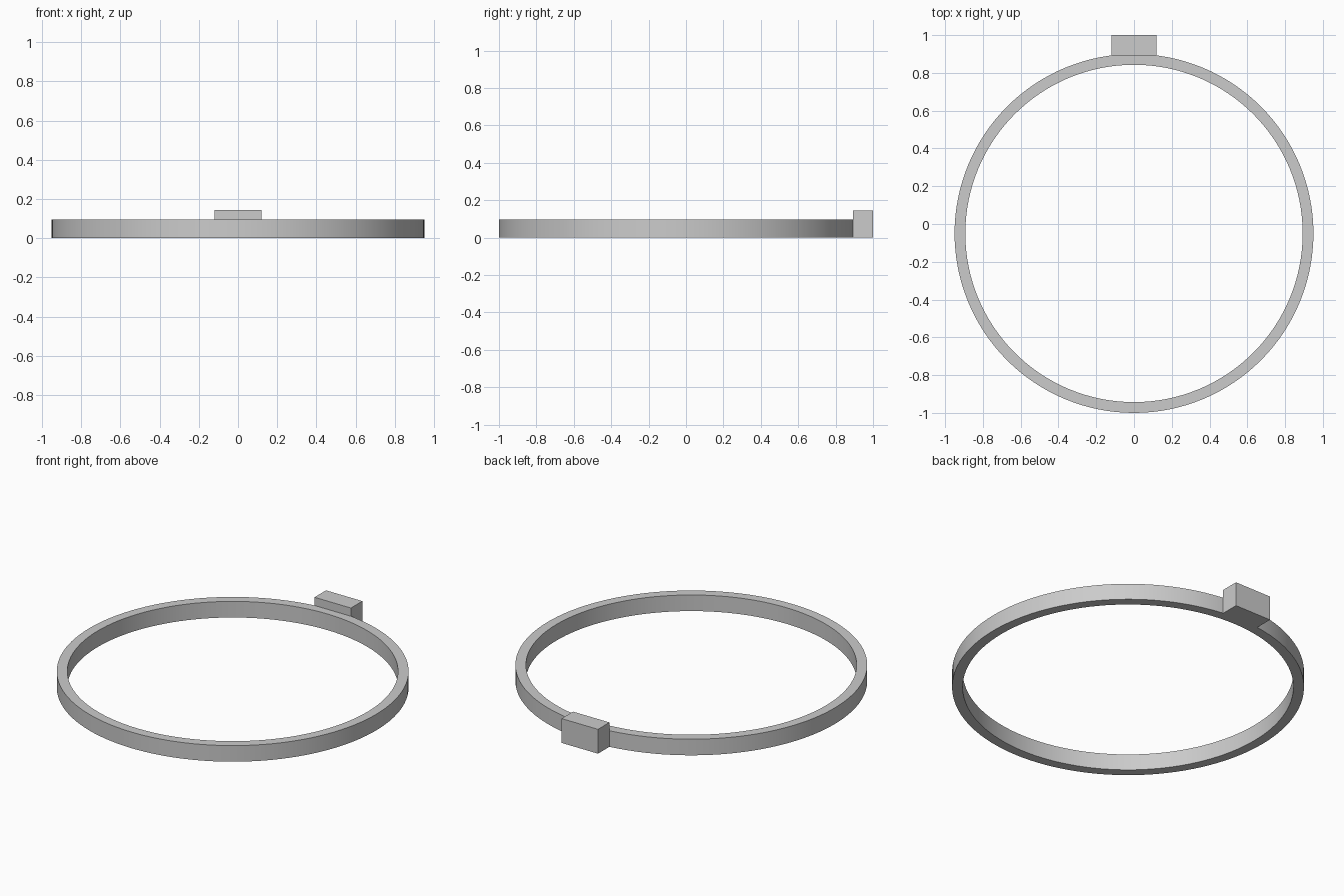
import bpy, bmesh, math

if "Cube" in bpy.data.objects:
    bpy.data.objects.remove(bpy.data.objects["Cube"])

grey = bpy.data.materials.new("plain_grey")
grey.diffuse_color = (0.6, 0.6, 0.6, 1)
grey.use_nodes = True
grey.node_tree.nodes["Principled BSDF"].inputs["Base Color"].default_value = grey.diffuse_color


def finish(name, bm):
    bmesh.ops.recalc_face_normals(bm, faces=bm.faces)
    mesh = bpy.data.meshes.new(name)
    bm.to_mesh(mesh)
    bm.free()
    mesh.materials.append(grey)
    obj = bpy.data.objects.new(name, mesh)
    bpy.context.collection.objects.link(obj)
    return obj


# Flat hoop: rectangular section spun around its centre
CENTRE_Y, OUTER, INNER, HEIGHT, SEGMENTS = -0.05, 0.95, 0.893, 0.096, 128
bm = bmesh.new()
section = [(INNER, 0), (OUTER, 0), (OUTER, HEIGHT), (INNER, HEIGHT)]
verts = [bm.verts.new((r, CENTRE_Y, z)) for r, z in section]
edges = [bm.edges.new((verts[i], verts[(i + 1) % 4])) for i in range(4)]
bmesh.ops.spin(bm, geom=verts + edges, cent=(0, CENTRE_Y, 0), axis=(0, 0, 1),
               angle=math.tau, steps=SEGMENTS, use_merge=True)
bmesh.ops.remove_doubles(bm, verts=bm.verts, dist=0.0001)
hoop = finish("hoop", bm)
bpy.context.view_layer.objects.active = hoop
hoop.select_set(True)
bpy.ops.object.shade_smooth_by_angle(angle=math.radians(30))

# Clasp block at the back, slightly taller than the hoop
bm = bmesh.new()
bmesh.ops.create_cube(bm, size=1)
bmesh.ops.scale(bm, vec=(0.24, 0.108, 0.145), verts=bm.verts)
bmesh.ops.translate(bm, vec=(0, 0.946, 0.0725), verts=bm.verts)
finish("clasp_block", bm)
